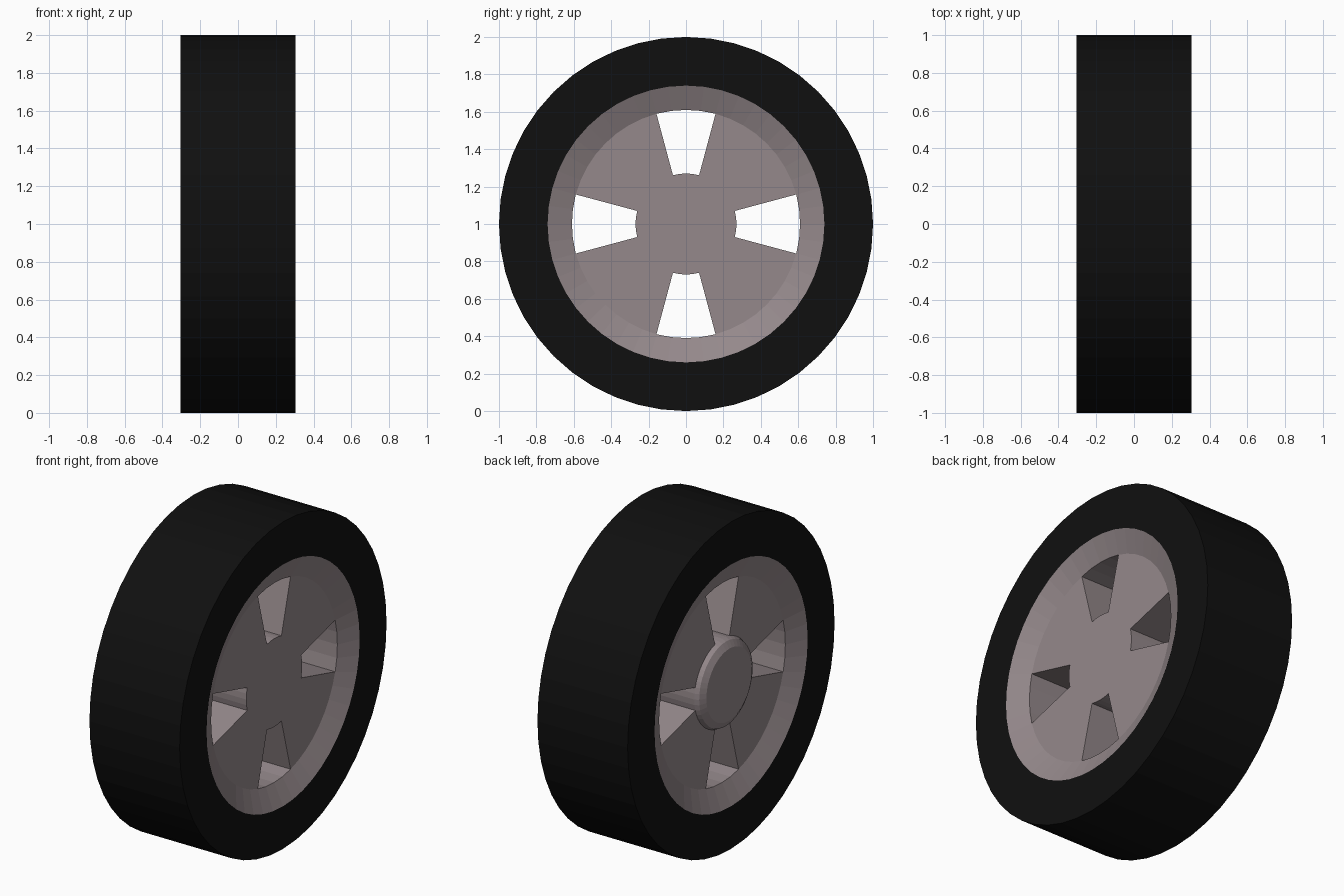
import bpy, bmesh
from math import cos, sin, pi

if "Cube" in bpy.data.objects:
    bpy.data.objects.remove(bpy.data.objects["Cube"])

N = 48                      # facets round the wheel
HALF_W, FACE_X = 0.305, 0.245
R_TYRE, R_RIM, R_DISC, R_HUB = 1.0, 0.74, 0.61, 0.27


def material(name, rgb):
    m = bpy.data.materials.new(name)
    m.diffuse_color = (*rgb, 1)
    m.use_nodes = True
    m.node_tree.nodes["Principled BSDF"].inputs["Base Color"].default_value = m.diffuse_color
    return m


def ring(bm, x, r):
    # ring of vertices about the axle (x axis, at height 1)
    return [bm.verts.new((x, r * sin(2 * pi * i / N), 1 + r * cos(2 * pi * i / N)))
            for i in range(N)]


def quad(bm, a, b, i):
    j = (i + 1) % N
    bm.faces.new((a[i], a[j], b[j], b[i]))


def finish(bm, name, mat):
    bmesh.ops.recalc_face_normals(bm, faces=bm.faces[:])
    me = bpy.data.meshes.new(name)
    bm.to_mesh(me)
    bm.free()
    me.materials.append(mat)
    ob = bpy.data.objects.new(name, me)
    bpy.context.collection.objects.link(ob)
    return ob


rubber = material("rubber", (0.005, 0.005, 0.005))
metal = material("metal", (0.3, 0.25, 0.26))

# tyre: plain ring with square shoulders
bm = bmesh.new()
rings = [ring(bm, x, r) for x, r in ((HALF_W, R_RIM), (HALF_W, R_TYRE),
                                     (-HALF_W, R_TYRE), (-HALF_W, R_RIM))]
for k in range(4):
    for i in range(N):
        quad(bm, rings[k], rings[(k + 1) % 4], i)
finish(bm, "tyre", rubber)

# rim: dished solid disc with four wedge windows through it
bm = bmesh.new()
A, B, C = (ring(bm, x, r) for x, r in ((HALF_W, R_RIM), (FACE_X, R_DISC), (FACE_X, R_HUB)))
A2, B2, C2 = (ring(bm, -x, r) for x, r in ((HALF_W, R_RIM), (FACE_X, R_DISC), (FACE_X, R_HUB)))
for i in range(N):
    window = i % 12 in (10, 11, 0, 1)
    pairs = [(A, B), (A2, B2), (A, A2)]
    pairs += [(B, B2), (C, C2)] if window else [(B, C), (B2, C2)]
    for a, b in pairs:
        quad(bm, a, b, i)
    if i % 12 in (10, 2):   # window side walls
        bm.faces.new((B[i], C[i], C2[i], B2[i]))
bm.faces.new(C)
bm.faces.new(C2)
finish(bm, "rim", metal)

# hub cap on the left side only
bm = bmesh.new()
rings = [ring(bm, x, r) for x, r in ((-FACE_X + 0.005, R_HUB), (-FACE_X, R_HUB),
                                     (-0.27, 0.258), (-0.292, 0.22))]
for a, b in zip(rings, rings[1:]):
    for i in range(N):
        quad(bm, a, b, i)
bm.faces.new(rings[0])
bm.faces.new(rings[-1])
finish(bm, "hub_cap", metal)
